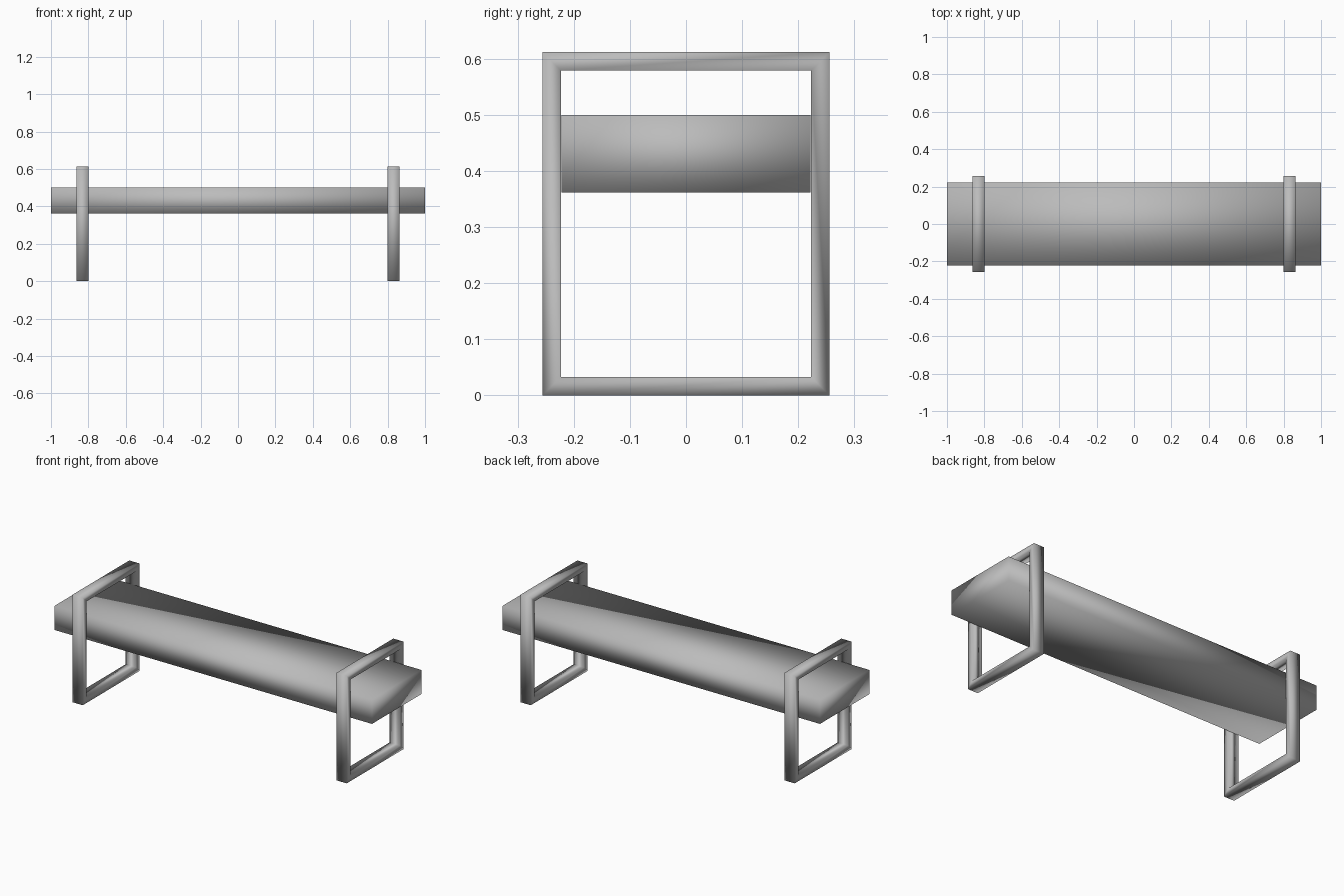
import bpy, bmesh

cube = bpy.data.objects.get("Cube")
if cube:
    bpy.data.objects.remove(cube, do_unlink=True)

grey = bpy.data.materials.new("plain grey")
grey.use_nodes = True
colour = (0.5, 0.5, 0.5, 1)
grey.diffuse_color = colour
grey.node_tree.nodes["Principled BSDF"].inputs["Base Color"].default_value = colour


def finish(bm, name):
    """Turn a bmesh into a smooth shaded grey object."""
    bmesh.ops.recalc_face_normals(bm, faces=bm.faces)
    for face in bm.faces:
        face.smooth = True
    mesh = bpy.data.meshes.new(name)
    bm.to_mesh(mesh)
    bm.free()
    mesh.materials.append(grey)
    obj = bpy.data.objects.new(name, mesh)
    bpy.context.collection.objects.link(obj)
    return obj


def seat(length, depth, bottom, top):
    bm = bmesh.new()
    bmesh.ops.create_cube(bm, size=1)
    for v in bm.verts:
        v.co.x *= length
        v.co.y *= depth
        v.co.z = top if v.co.z > 0 else bottom
    return finish(bm, "seat")


def leg_frame(name, x, width, half_depth, height, bar):
    """Rectangular loop of square bar with mitred corners."""
    bm = bmesh.new()
    rings = []
    for sy, sz in ((-1, 0), (1, 0), (1, 1), (-1, 1)):
        ring = []
        for dx, inset in ((-1, 0), (1, 0), (1, bar), (-1, bar)):
            y = sy * (half_depth - inset)
            z = height - inset if sz else inset
            ring.append(bm.verts.new((x + dx * width / 2, y, z)))
        rings.append(ring)
    for i in range(4):
        a, b = rings[i], rings[(i + 1) % 4]
        for j in range(4):
            k = (j + 1) % 4
            bm.faces.new((a[j], b[j], b[k], a[k]))
    return finish(bm, name)


# Slab and the two frames it is held by
seat(2.0, 0.444, 0.362, 0.50)
for side, name in ((1, "left_leg_frame"), (-1, "right_leg_frame")):
    leg_frame(name, side * 0.832, 0.065, 0.256, 0.612, 0.033)
